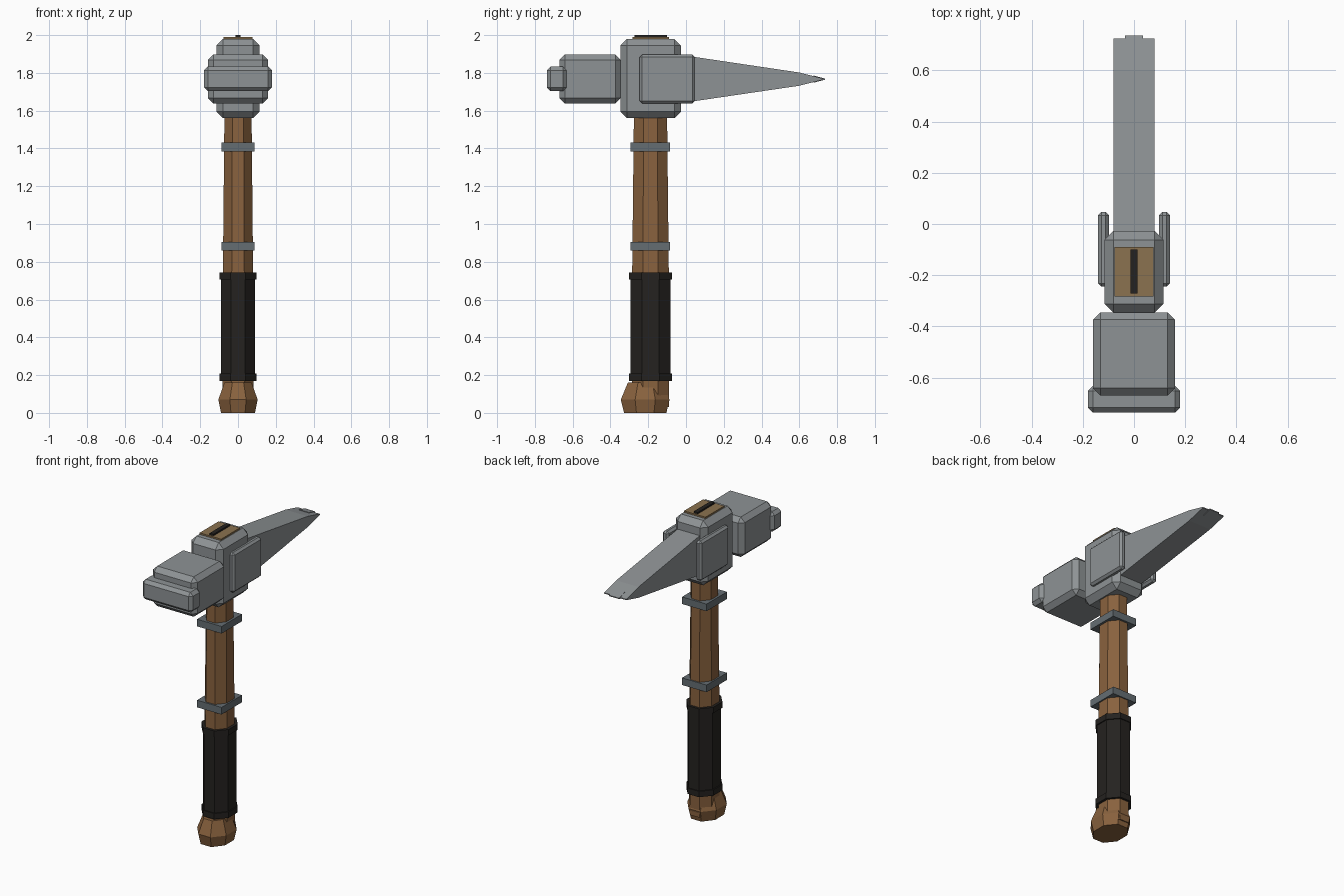
import bpy, bmesh, math

if "Cube" in bpy.data.objects:
    bpy.data.objects.remove(bpy.data.objects["Cube"])

YC = -0.188  # handle axis


def material(name, rgb):
    m = bpy.data.materials.new(name)
    m.diffuse_color = (*rgb, 1)
    m.use_nodes = True
    m.node_tree.nodes["Principled BSDF"].inputs["Base Color"].default_value = m.diffuse_color
    return m


STEEL = material("steel", (0.27, 0.29, 0.30))
IRON = material("iron", (0.13, 0.155, 0.17))
WOOD = material("wood", (0.25, 0.122, 0.048))
PALE = material("pale_wood", (0.26, 0.17, 0.08))
LEATHER = material("leather", (0.018, 0.016, 0.014))


def finish(name, bm, mat):
    bmesh.ops.recalc_face_normals(bm, faces=bm.faces[:])
    me = bpy.data.meshes.new(name)
    bm.to_mesh(me)
    bm.free()
    me.materials.append(mat)
    ob = bpy.data.objects.new(name, me)
    bpy.context.collection.objects.link(ob)
    return ob


def box(name, x, y, z, mat, bevel=0):
    """Box from (min, max) ranges with optional chamfered edges."""
    bm = bmesh.new()
    bmesh.ops.create_cube(bm, size=1)
    for v in bm.verts:
        v.co = [sum(r) / 2 + c * (r[1] - r[0]) for c, r in zip(v.co, (x, y, z))]
    if bevel:
        bmesh.ops.bevel(bm, geom=bm.edges[:], offset=bevel, segments=1,
                        affect='EDGES', profile=0.5)
    return finish(name, bm, mat)


def octagon_loft(name, rings, mat, yc=YC):
    """Stack of octagons; each ring is (z, half width x, half width y)."""
    bm = bmesh.new()
    k = 1 / math.cos(math.pi / 8)
    angles = [math.pi / 8 + i * math.pi / 4 for i in range(8)]
    loops = [[bm.verts.new((rx * k * math.cos(a), yc + ry * k * math.sin(a), z))
              for a in angles] for z, rx, ry in rings]
    for lo, hi in zip(loops, loops[1:]):
        for i in range(8):
            j = (i + 1) % 8
            bm.faces.new((lo[i], lo[j], hi[j], hi[i]))
    bm.faces.new(loops[0])
    bm.faces.new(loops[-1])
    return finish(name, bm, mat)


def side_profile(name, pts, half, mat):
    """Extrude a closed (y, z) outline across x."""
    bm = bmesh.new()
    face = bm.faces.new([bm.verts.new((-half, y, z)) for y, z in pts])
    ext = bmesh.ops.extrude_face_region(bm, geom=[face])
    for v in ext["geom"]:
        if isinstance(v, bmesh.types.BMVert):
            v.co.x = half
    return finish(name, bm, mat)


# Handle, pommel and leather grip
octagon_loft("handle", [(0.03, 0.081, 0.098), (0.74, 0.08, 0.097),
                        (1.56, 0.072, 0.088), (1.985, 0.07, 0.086)], WOOD)
octagon_loft("pommel", [(0, 0.09, 0.112), (0.07, 0.104, 0.129),
                        (0.16, 0.072, 0.092)], WOOD, -0.216)
octagon_loft("grip", [(0.175, 0.09, 0.107), (0.74, 0.09, 0.107)], LEATHER)
for i, z in enumerate((0.17, 0.705)):
    octagon_loft(f"grip_ring_{i}", [(z, 0.097, 0.113), (z + 0.038, 0.097, 0.113)], LEATHER)

# Iron bands
for i, z in enumerate((0.86, 1.385)):
    box(f"band_{i}", (-0.088, 0.088), (-0.294, -0.085), (z, z + 0.046), IRON)

# Head: eye block, hammer body and striking face
box("eye_block", (-0.115, 0.115), (-0.347, -0.027), (1.56, 1.98), STEEL, 0.035)
box("hammer_body", (-0.16, 0.16), (-0.67, -0.345), (1.638, 1.897), STEEL, 0.029)
box("striking_face", (-0.18, 0.18), (-0.737, -0.632), (1.703, 1.833), STEEL, 0.02)
for name, s in (("left", -1), ("right", 1)):
    box(f"cheek_plate_{name}", sorted((s * 0.098, s * 0.14)), (-0.245, 0.047),
        (1.638, 1.897), STEEL, 0.013)

# Tapering pick blade with a small tip
side_profile("pick_blade", [(-0.06, 1.90), (0.60, 1.802), (0.725, 1.77),
                            (0.725, 1.764), (0.60, 1.732), (-0.06, 1.635)], 0.08, STEEL)
side_profile("pick_tip", [(0.675, 1.786), (0.737, 1.77), (0.737, 1.764),
                          (0.675, 1.748)], 0.035, STEEL)

# Handle end showing through the head, with its wedge
box("handle_end", (-0.077, 0.077), (-0.283, -0.09), (1.96, 1.99), PALE)
box("wedge", (-0.014, 0.014), (-0.272, -0.1), (1.95, 2.0), LEATHER)
